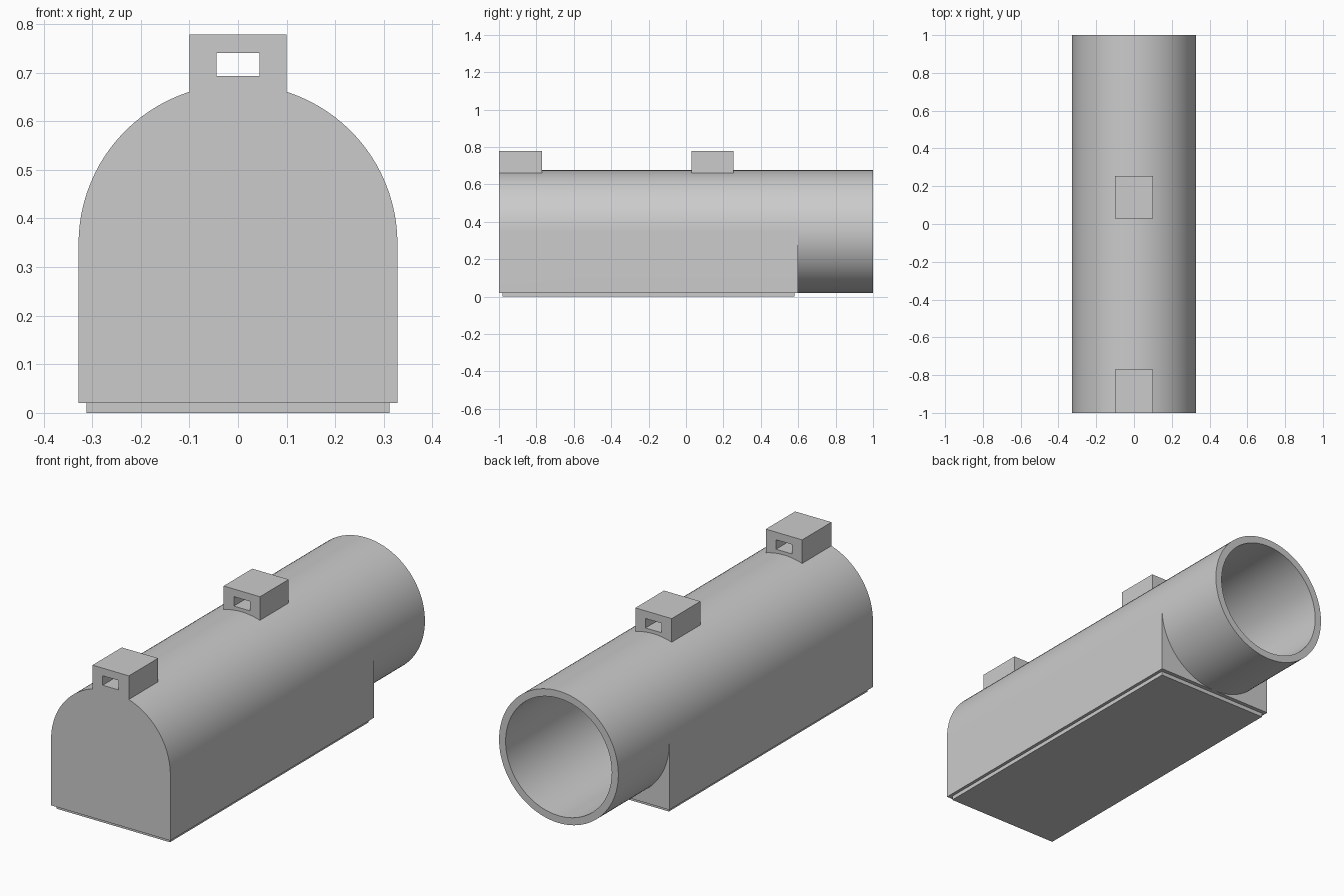
import bpy, bmesh, math

if "Cube" in bpy.data.objects:
    bpy.data.objects.remove(bpy.data.objects["Cube"], do_unlink=True)

R, BORE, AXIS_Z, BASE_Z = 0.328, 0.292, 0.348, 0.02
SEGMENTS = 96

grey = bpy.data.materials.new("mid_grey")
grey.use_nodes = True
grey.diffuse_color = (0.6, 0.6, 0.6, 1)
grey.node_tree.nodes["Principled BSDF"].inputs["Base Color"].default_value = (0.6, 0.6, 0.6, 1)


def arc(radius, start, end, count):
    """Points on a circle around the tube axis, in the xz plane."""
    angles = [start + (end - start) * i / count for i in range(count + 1)]
    return [(radius * math.cos(a), AXIS_Z + radius * math.sin(a)) for a in angles]


def prism(name, profile, y0, y1):
    """Extrude an xz profile along y."""
    bm = bmesh.new()
    face = bm.faces.new([bm.verts.new((x, y0, z)) for x, z in profile])
    grown = bmesh.ops.extrude_face_region(bm, geom=[face])["geom"]
    verts = [v for v in grown if isinstance(v, bmesh.types.BMVert)]
    bmesh.ops.translate(bm, verts=verts, vec=(0, y1 - y0, 0))
    bmesh.ops.recalc_face_normals(bm, faces=bm.faces)
    mesh = bpy.data.meshes.new(name)
    bm.to_mesh(mesh)
    bm.free()
    mesh.materials.append(grey)
    obj = bpy.data.objects.new(name, mesh)
    bpy.context.collection.objects.link(obj)
    return obj


def rect(half_width, z0, z1):
    return [(-half_width, z0), (half_width, z0), (half_width, z1), (-half_width, z1)]


def combine(target, tool, operation):
    """Apply a boolean and discard the tool object."""
    tool.hide_render = True
    mod = target.modifiers.new("Boolean", "BOOLEAN")
    mod.operation, mod.solver, mod.object = operation, "EXACT", tool
    bpy.ops.object.select_all(action="DESELECT")
    target.select_set(True)
    bpy.context.view_layer.objects.active = target
    bpy.ops.object.modifier_apply(modifier=mod.name)
    bpy.data.objects.remove(tool, do_unlink=True)


# Arched housing with the round barrel continuing out of its back
arch = arc(R, 0, math.pi, SEGMENTS // 2) + [(-R, BASE_Z), (R, BASE_Z)]
body = prism("housing_and_barrel", arch, -1, 0.6)
barrel = prism("barrel", arc(R, 0, math.tau, SEGMENTS)[:-1], 0.6, 1)
combine(body, barrel, "UNION")

# Deep blind bore, open at the back
bore = prism("bore_cutter", arc(BORE, 0, math.tau, SEGMENTS)[:-1], -0.96, 1.1)
combine(body, bore, "DIFFERENCE")
bpy.ops.object.shade_smooth_by_angle(angle=math.radians(30))

# Inset plate under the housing
prism("base_plate", rect(0.312, 0, BASE_Z), -0.98, 0.58)

# Slotted mounting lugs, saddled on the curved top
spread = math.asin(0.1 / R)
saddle = arc(R - 0.002, math.pi / 2 + spread, math.pi / 2 - spread, 12)
for name, y0, y1 in (("front_lug", -1, -0.77), ("middle_lug", 0.03, 0.255)):
    lug = prism(name, saddle + [(0.1, 0.778), (-0.1, 0.778)], y0, y1)
    slot = prism("slot_cutter", rect(0.044, 0.693, 0.74), y0 - 0.1, y1 + 0.1)
    combine(lug, slot, "DIFFERENCE")
